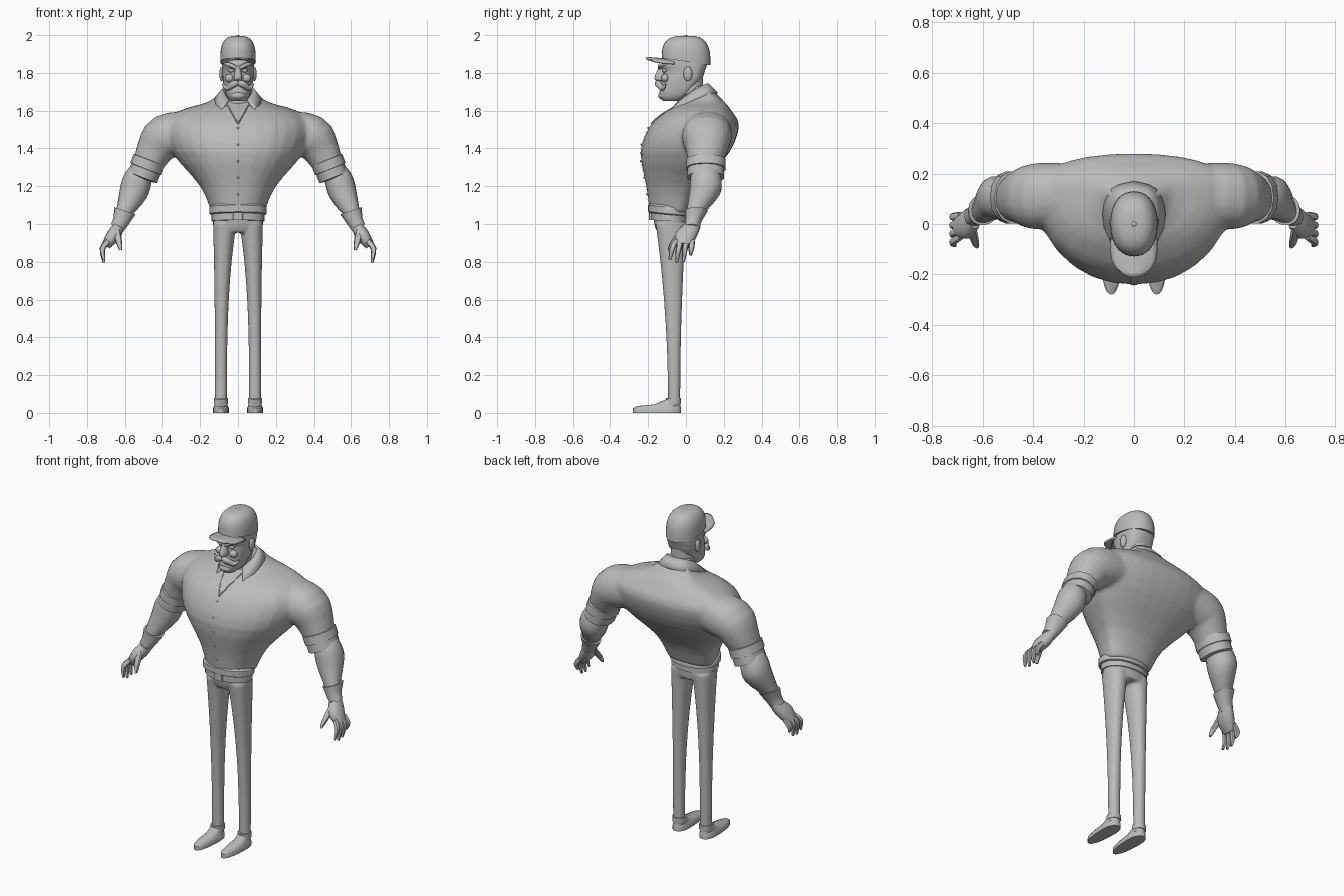
import bpy, bmesh, math
from mathutils import Vector

if "Cube" in bpy.data.objects:
    bpy.data.objects.remove(bpy.data.objects["Cube"])

shade = (0.5, 0.5, 0.5, 1)
grey = bpy.data.materials.new("plain_grey")
grey.use_nodes = True
grey.diffuse_color = shade
grey.node_tree.nodes["Principled BSDF"].inputs["Base Color"].default_value = shade


def power(value, exponent):
    return math.copysign(abs(value) ** (2 / exponent), value)


def outline(sides, exponent):
    """Unit superellipse as (across, along) pairs."""
    for k in range(sides):
        angle = math.tau * k / sides
        yield power(math.cos(angle), exponent), power(math.sin(angle), exponent)


def smooth_path(keys, steps=3):
    """Catmull-Rom curve through tuples of any length."""
    keys = [Vector(key) for key in keys]
    result = []
    for i in range(len(keys) - 1):
        before, start, end = keys[max(i - 1, 0)], keys[i], keys[i + 1]
        after = keys[min(i + 2, len(keys) - 1)]
        for s in range(steps):
            t = s / steps
            leave, arrive = (end - before) / 2, (after - start) / 2
            result.append(start + leave * t + (3 * (end - start) - 2 * leave - arrive) * t * t
                          + (2 * (start - end) + leave + arrive) * t ** 3)
    return result + [keys[-1]]


def ring(z, width, front, back, centre=0, widest=.5, exponent=2.2, sides=28, tilt=0):
    """Level outline with its widest point part way from front to back."""
    middle = front + (back - front) * widest
    points = []
    for across, along in outline(sides, exponent):
        y = middle + along * (back - middle if along > 0 else middle - front)
        points.append(Vector((centre + width * across, y, z + tilt * y)))
    return points


def stack(keys, **options):
    return [ring(*key, **options) for key in smooth_path(keys)]


def tube(keys, depth=1, sides=14, steps=3):
    """Limb through (x, y, z, half width) stations; depth scales it along y."""
    path = smooth_path(keys, steps)
    rings = []
    for i, station in enumerate(path):
        along = path[min(i + 1, len(path) - 1)] - path[max(i - 1, 0)]
        side = Vector((-along.z, 0, along.x)).normalized()
        width = station.w
        rings.append([station.xyz + side * width * a + Vector((0, depth * width * b, 0))
                      for a, b in outline(sides, 2.2)])
    return rings


def ball(at, size, sides=12):
    """Rounded lump made of level rings."""
    rings = []
    for i in range(1, sides):
        angle = math.pi * i / sides
        radius = math.sin(angle)
        rings.append(ring(at[2] - size[2] * math.cos(angle), size[0] * radius, at[1] - size[1] * radius,
                          at[1] + size[1] * radius, centre=at[0], exponent=2, sides=sides))
    return rings


def flip(rings):
    return [[Vector((-p.x, p.y, p.z)) for p in points] for points in rings]


def make(name, *lofts, closed=True, mirror=False, voxel=0, thick=0):
    bm = bmesh.new()
    for rings in lofts:
        rows = [[bm.verts.new(point) for point in points] for points in rings]
        for low, high in zip(rows, rows[1:]):
            count = len(low)
            for k in range(count if closed else count - 1):
                n = (k + 1) % count
                bm.faces.new((low[k], low[n], high[n], high[k]))
        if closed:
            bm.faces.new(rows[0])
            bm.faces.new(rows[-1])
    bmesh.ops.recalc_face_normals(bm, faces=bm.faces)
    mesh = bpy.data.meshes.new(name)
    bm.to_mesh(mesh)
    bm.free()
    mesh.materials.append(grey)
    part = bpy.data.objects.new(name, mesh)
    bpy.context.collection.objects.link(part)
    bpy.ops.object.select_all(action='DESELECT')
    part.select_set(True)
    bpy.context.view_layer.objects.active = part
    bpy.ops.object.shade_smooth_by_angle(angle=math.radians(45))
    if mirror:
        part.modifiers.new("mirror", 'MIRROR')
    if thick:
        part.modifiers.new("thickness", 'SOLIDIFY').thickness = thick
    if voxel:
        blend = part.modifiers.new("blend", 'REMESH')
        blend.mode, blend.voxel_size, blend.use_smooth_shade = 'VOXEL', voxel, True
        part.modifiers.new("soften", 'SMOOTH').iterations = 4
    return part


# Shirt: wide torso blended with both sleeves
torso = stack([(1.06, .14, -.19, .02), (1.2, .2, -.21, .08), (1.38, .35, -.24, .23), (1.52, .39, -.19, .28),
               (1.6, .31, -.1, .24), (1.65, .15, -.02, .2), (1.73, .07, .02, .12)], widest=.7)
sleeve = tube([(.26, .12, 1.49, .11), (.385, .11, 1.46, .12), (.44, .11, 1.39, .1), (.48, .1, 1.31, .08)],
              depth=1.1, sides=20)
shirt = make("shirt", torso, sleeve, flip(sleeve), voxel=.012)
graph = bpy.context.evaluated_depsgraph_get()


def chest(x, z, lift=.004):
    """Point just in front of the shirt."""
    hit = shirt.ray_cast((x, -1, z), (0, 1, 0), depsgraph=graph)[1]
    return Vector((x, hit.y - lift, z))


# Shirt hem, and two overlapping sleeve rolls
make("shirt_hem", [ring(z, .14 + out, -.19 - out, .01 + out, tilt=-.1)
                   for z, out in ((1.04, 0), (1.045, .01), (1.08, .01), (1.09, 0))])
for name, x, z, width in (("upper_roll", .48, 1.315, .088), ("lower_roll", .497, 1.27, .082)):
    make(name, tube([(x + .009 * s, .105, z - .023 * s, width - .02 * (abs(s) > 1))
                     for s in (-1.2, -1, 1, 1.2)], depth=1.2, steps=1), mirror=True)

# Front strip, buttons and open neckline
heights = [1.09 + .022 * i for i in range(21)]
make("button_strip", [[chest(x, z) for x in (-.013, 0, .013)] for z in heights], closed=False)
make("buttons", *[ball(chest(0, z), (.006, .004, .006), sides=8) for z in heights[3::4]])
neckline = [chest(.055 * t, 1.53 + .1 * t) for t in (0, .3, .6, 1)]
make("neckline", tube([(*p, .004) for p in neckline], sides=6), mirror=True)

# Open collar with pointed wings
upper = [(0, .12, 1.745), (.06, .1, 1.74), (.08, .04, 1.71), (.05, -.035, 1.66)]
lower = [(0, .17, 1.695), (.09, .14, 1.69), (.125, .04, 1.66), (.1, -.095, 1.59)]
make("collar", [smooth_path(upper), smooth_path(lower)], closed=False, mirror=True, thick=.01)

# Trousers: hips blended with two slim legs that widen upward
hips = stack([(.955, .115, -.15, 0), (.99, .13, -.165, .005), (1.06, .134, -.175, .005)])
leg = []
for i in range(16):
    t = i / 15
    leg.append(ring(.05 + .95 * t, .032 + .03 * t ** 3, -.095 - .065 * t * t, -.03 + .03 * t * t,
                    centre=.09 - .02 * t ** 3))
make("trousers", hips, leg, flip(leg), voxel=.008)
make("trouser_hem", [ring(z, .037, -.105, -.026, centre=.09) for z in (.05, .08)], mirror=True)
make("belt", [ring(z, .14, -.185, .012, tilt=-.06) for z in (1.01, 1.05)])
make("buckle", [ring(z, .026, -.195, -.17, exponent=9) for z in (1.022, 1.062)])

# Shoes: flat toe rising to the ankle
make("shoe", [ring(*key, centre=.09, widest=.7) for key in (
    (0, .043, -.28, -.026), (.025, .043, -.28, -.026), (.036, .036, -.26, -.03),
    (.045, .035, -.165, -.03), (.07, .034, -.11, -.03))], mirror=True)

# Bare forearms
make("forearm", tube([(.495, .105, 1.29, .06), (.53, .105, 1.24, .075), (.555, .1, 1.165, .075),
                      (.605, .05, 1.06, .043), (.615, .045, 1.03, .038)], depth=1.1), mirror=True)

# Gloves: flared cuff, flat palm, four fingers and a thumb
cuff = tube([(.6, .055, 1.07, .06), (.618, .04, 1.02, .045), (.64, .03, .98, .038)])
palm = tube([(.63, .03, .99, .03), (.66, 0, .94, .037), (.7, -.012, .885, .024)], depth=1.6)
thumb = tube([(.645, -.015, .97, .021), (.63, -.07, .9, .016), (.622, -.09, .862, .007)], sides=8)
fingers = []
for i, tip in enumerate((.81, .795, .8, .835)):
    y = -.05 + .028 * i
    fingers.append(tube([(.687, y, .91, .014), (.718, y * 1.2 - .012, .87, .015),
                         (.71, y * 1.3 - .02, tip, .007)], sides=8))
make("glove", cuff, palm, thumb, *fingers, mirror=True)

# Head and neck
make("neck", [ring(z, .066, -.035, .09) for z in (1.58, 1.78)])
make("head", stack([(1.65, .035, -.12, -.05), (1.68, .062, -.14, .01), (1.76, .08, -.13, .08),
                    (1.81, .083, -.12, .1), (1.84, .085, -.14, .11), (1.88, .085, -.12, .11)],
                   widest=.7, exponent=2.5))
make("chin", ball(at=(0, -.122, 1.68), size=(.04, .025, .022)))
make("ear", ball(at=(.086, .01, 1.795), size=(.013, .024, .038)), mirror=True)
make("eye", ball(at=(.036, -.112, 1.812), size=(.016, .013, .01)), mirror=True)
make("cheek", ball(at=(.045, -.11, 1.772), size=(.025, .02, .022)), mirror=True)
make("nose", stack([(1.757, .012, -.14, -.1), (1.77, .024, -.168, -.1), (1.838, .011, -.14, -.1)], sides=12))
make("eyebrow", tube([(.01, -.137, 1.826, .01), (.04, -.134, 1.842, .012), (.074, -.104, 1.848, .006)],
                     sides=8), mirror=True)
make("moustache", tube([(0, -.145, 1.748, .014), (.025, -.146, 1.74, .018), (.06, -.125, 1.72, .014),
                        (.082, -.108, 1.742, .003)], sides=10), mirror=True)

# Cap: squarish dome, lower at the back, with a top button
crown = []
for i in range(12):
    angle = math.pi / 2 * i / 12
    r, rise = power(math.cos(angle), 3), power(math.sin(angle), 3)
    crown.append(ring(1.86 + .137 * rise, .094 * r, -.128 * r, .13 * r, tilt=-.15 * (1 - rise)))
make("cap_crown", crown)
make("cap_button", ball(at=(0, 0, 1.995), size=(.01, .01, .005)))

# Cap brim: arched plate with rounded front corners
brim = []
for row in range(9):
    t = row / 8
    half = .093 * (1 - .45 * t ** 5)
    brim.append([Vector((half * u, -.06 - .15 * t + .02 * t * u ** 4, 1.873 + .012 * t - .02 * u * u))
                 for u in (k / 5 for k in range(-5, 6))])
make("cap_brim", brim, closed=False, thick=.009)
